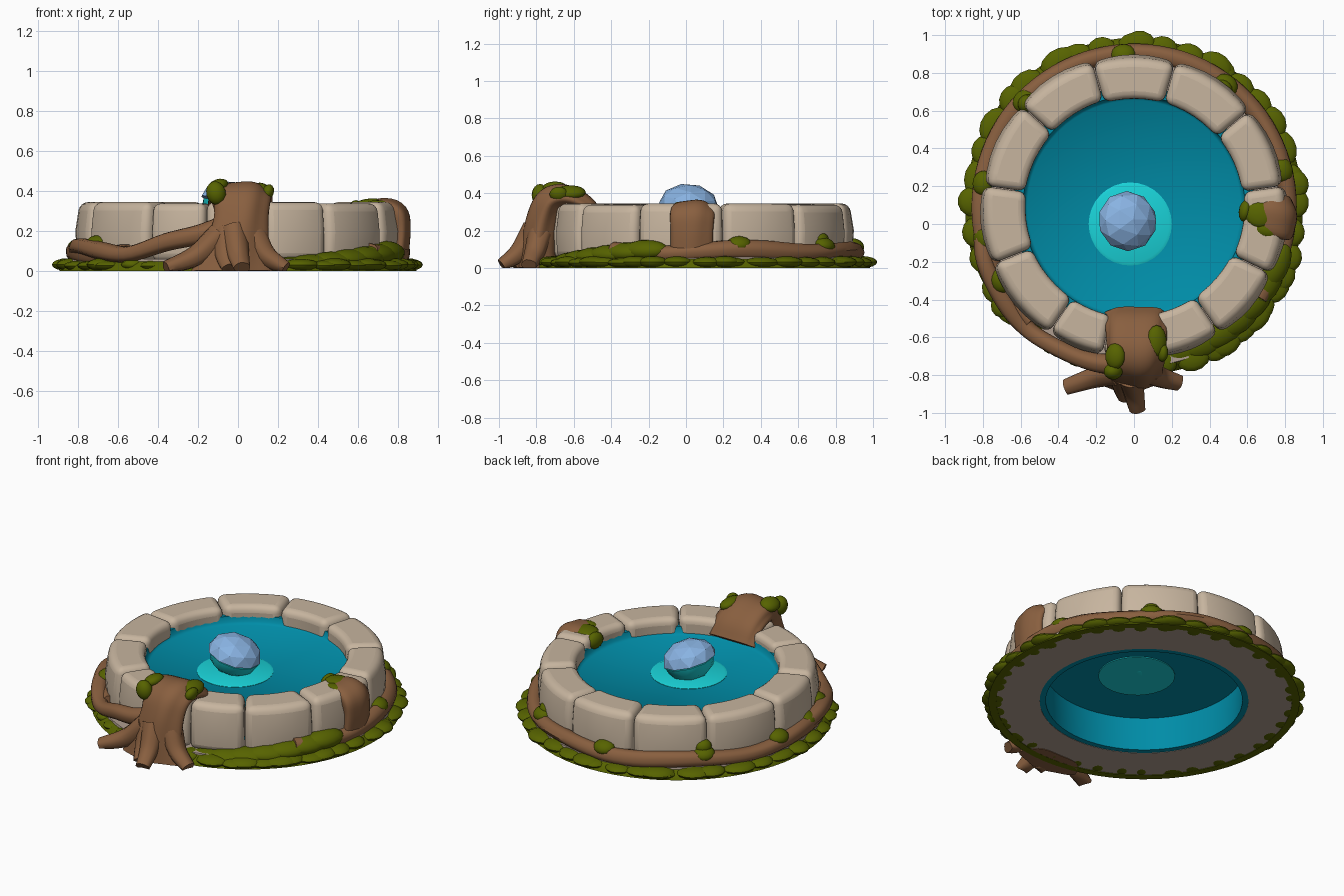
import bpy, bmesh, math, random
from mathutils import Vector, Matrix

if "Cube" in bpy.data.objects:
    bpy.data.objects.remove(bpy.data.objects["Cube"])
random.seed(4)
CY = 0.09  # pool centre in y


def mat(name, *c):
    m = bpy.data.materials.new(name)
    m.diffuse_color = (*c, 1)
    m.use_nodes = True
    m.node_tree.nodes["Principled BSDF"].inputs["Base Color"].default_value = m.diffuse_color
    return m


STONE = mat("beige stone", 0.57, 0.46, 0.345)
BARK = mat("brown bark", 0.25, 0.115, 0.05)
MOSS = mat("green moss", 0.095, 0.125, 0.0)
WATER = mat("teal water", 0.0, 0.265, 0.39)
CYAN = mat("cyan water", 0.01, 0.66, 0.70)
BLUE = mat("light blue", 0.25, 0.45, 0.76)
SOIL = mat("grey soil", 0.43, 0.34, 0.28)


def finish(name, bm, material, angle=50, bevel=0):
    bmesh.ops.recalc_face_normals(bm, faces=bm.faces)
    me = bpy.data.meshes.new(name)
    bm.to_mesh(me)
    bm.free()
    ob = bpy.data.objects.new(name, me)
    bpy.context.collection.objects.link(ob)
    me.materials.append(material)
    if bevel:
        b = ob.modifiers.new("round", 'BEVEL')
        b.width, b.segments, b.limit_method = bevel, 4, 'ANGLE'
        b.angle_limit = math.radians(40)
    if angle:
        bpy.ops.object.select_all(action='DESELECT')
        ob.select_set(True)
        bpy.context.view_layer.objects.active = ob
        bpy.ops.object.shade_smooth_by_angle(angle=math.radians(angle))
    return ob


def polar(deg, r, z):
    a = math.radians(deg)
    return Vector((r * math.cos(a), CY + r * math.sin(a), z))


def lathe(name, profile, material, center=(0, CY), n=64, closed=False):
    bm = bmesh.new()
    rings = []
    for r, z in profile:
        if r == 0:
            rings.append([bm.verts.new((*center, z))] * n)
        else:
            rings.append([bm.verts.new((center[0] + r * math.cos(k * math.tau / n),
                                        center[1] + r * math.sin(k * math.tau / n), z)) for k in range(n)])
    pairs = list(zip(rings, rings[1:])) + ([(rings[-1], rings[0])] if closed else [])
    for a, b in pairs:
        for k in range(n):
            q = list(dict.fromkeys([a[k], a[(k + 1) % n], b[(k + 1) % n], b[k]]))
            bm.faces.new(q)
    return finish(name, bm, material)


def tube(name, pts, side=None, material=BARK, groove=0.05, n=20, steps=5):
    """Sweep a grooved ellipse; pts rows are x, y, z, half width, half thickness."""
    p = [Vector(q) for q in pts]
    p = [2 * p[0] - p[1]] + p + [2 * p[-1] - p[-2]]
    rows = []
    for i in range(1, len(p) - 2):
        for s in range(steps + (i == len(p) - 3)):
            t = s / steps
            rows.append(0.5 * (2 * p[i] + (p[i + 1] - p[i - 1]) * t
                               + (2 * p[i - 1] - 5 * p[i] + 4 * p[i + 1] - p[i + 2]) * t * t
                               + (3 * p[i] - p[i - 1] - 3 * p[i + 1] + p[i + 2]) * t ** 3))
    bm = bmesh.new()
    rings = []
    for i, q in enumerate(rows):
        ahead, behind = rows[min(i + 1, len(rows) - 1)], rows[max(i - 1, 0)]
        tan = (Vector(ahead[:3]) - Vector(behind[:3])).normalized()
        u = Vector(side) if side else tan.cross(Vector((0, 0, 1))).normalized()
        v = u.cross(tan).normalized()
        ring = []
        for k in range(n):
            a = k * math.tau / n
            g = 1 + groove * math.sin(5 * a + i * 0.12)
            co = Vector(q[:3]) + u * (q[3] * g * math.cos(a)) + v * (q[4] * g * math.sin(a))
            co.z = max(co.z, 0.0)
            ring.append(bm.verts.new(co))
        rings.append(ring)
    for a, b in zip(rings, rings[1:]):
        for k in range(n):
            bm.faces.new((a[k], a[(k + 1) % n], b[(k + 1) % n], b[k]))
    bm.faces.new(rings[0])
    bm.faces.new(rings[-1])
    return finish(name, bm, material)


def blobs(name, items):
    """Moss cushions: (centre, (rx, ry, rz), turn about z, tilt about local y)."""
    bm = bmesh.new()
    for c, s, turn, tilt in items:
        m = (Matrix.Translation(c) @ Matrix.Rotation(math.radians(turn), 4, 'Z')
             @ Matrix.Rotation(math.radians(tilt), 4, 'Y') @ Matrix.Diagonal((*s, 1)))
        bmesh.ops.create_uvsphere(bm, u_segments=14, v_segments=8, radius=1, matrix=m)
    return finish(name, bm, MOSS)


# Ground ring, moss skirt and water body with a raised edge
lathe("soil_ring", [(0.60, 0.003), (0.86, 0.003), (0.85, 0.06), (0.60, 0.06)], SOIL, closed=True)
lathe("moss_skirt", [(0.85, 0), (0.895, 0), (0.88, 0.03), (0.84, 0.055)], MOSS, closed=True)
lathe("water", [(0, 0.235), (0.565, 0.235), (0.582, 0.25), (0.588, 0.285), (0.64, 0.285), (0.61, 0.005),
                (0.565, 0.005), (0.575, 0.22), (0, 0.22)], WATER)
lathe("water_ripple", [(0, 0.243), (0.205, 0.243), (0.22, 0.237), (0.22, 0.215), (0, 0.215)],
      CYAN, (-0.02, 0), 32)

# Tilted faceted bubble on its cyan cup
for name, material, up in (("bubble_dome", BLUE, 1), ("bubble_cup", CYAN, -1)):
    bm = bmesh.new()
    bmesh.ops.create_icosphere(bm, subdivisions=2, radius=1)
    bmesh.ops.bisect_plane(bm, geom=bm.verts[:] + bm.edges[:] + bm.faces[:], plane_co=(0, 0, 0),
                           plane_no=(0, 0, -up), clear_outer=True)
    bmesh.ops.holes_fill(bm, edges=[e for e in bm.edges if e.is_boundary])
    r = 0.16 if up > 0 else 0.15
    bm.transform(Matrix.Translation((-0.035, 0.015, 0.335 if up > 0 else 0.325))
                 @ Matrix.Rotation(math.radians(15), 4, 'Y') @ Matrix.Rotation(math.radians(-5), 4, 'X')
                 @ Matrix.Diagonal((r, r, 0.113, 1)))
    finish(name, bm, material, 0 if up > 0 else 40)

# Rim stones: rounded ring segments of uneven width
bounds = [106, 74, 40, 8, -26, -56, -80, -102, -124, -158, -188, -222, -254]
for i, (a1, a0) in enumerate(zip(bounds, bounds[1:])):
    bm = bmesh.new()
    top = 0.345 - 0.006 * (i % 3 == 1)
    ro, ri = 0.80 + random.uniform(-.008, .008), 0.578 + random.uniform(-.008, .008)
    prev = first = None
    for k in range(7):
        f = k / 6
        a = a0 + 0.15 + (a1 - a0 - 0.3) * f
        bulge = 0.012 * math.sin(math.pi * f)
        ring = [bm.verts.new(polar(a, r, z)) for r, z in
                ((ri + 0.012, 0.05), (ro, 0.05), (ro + bulge, 0.2), (ro - 0.012, top), (ri, top))]
        if prev:
            for j in range(5):
                bm.faces.new((prev[j], prev[(j + 1) % 5], ring[(j + 1) % 5], ring[j]))
        first = first or ring
        prev = ring
    bm.faces.new(first)
    bm.faces.new(prev)
    finish("rim_stone_%d" % (i + 1), bm, STONE, 50, 0.042)

# Trunk climbing over the front of the rim
tube("trunk", [(-0.03, -0.79, 0.0, 0.20, 0.10), (-0.01, -0.785, 0.12, 0.16, 0.09),
               (0.01, -0.765, 0.26, 0.135, 0.085), (0.01, -0.725, 0.355, 0.145, 0.078),
               (0.01, -0.64, 0.378, 0.155, 0.068), (0.01, -0.53, 0.335, 0.158, 0.05),
               (0.01, -0.465, 0.255, 0.158, 0.035)], side=(1, 0, 0), groove=0.06, n=40)
# Splayed foot roots
feet = [((-0.09, -0.79, 0.18), (-0.21, -0.815, 0.075), (-0.36, -0.865, 0.015)),
        ((-0.02, -0.81, 0.21), (0.0, -0.89, 0.085), (0.02, -0.985, 0.015)),
        ((0.08, -0.78, 0.18), (0.14, -0.81, 0.08), (0.24, -0.84, 0.015)),
        ((-0.06, -0.79, 0.20), (-0.06, -0.85, 0.08), (-0.04, -0.92, 0.01))]
for i, (a, b, c) in enumerate(feet):
    tube("foot_root_%d" % (i + 1), [(*a, 0.065, 0.065), (*b, 0.055, 0.052), (*c, 0.042, 0.034)], n=14)

# Long roots hugging the ring
tube("front_left_root", [(-0.06, -0.74, 0.22, 0.06, 0.06), (-0.2, -0.735, 0.18, 0.05, 0.05),
                         (-0.36, -0.68, 0.145, 0.045, 0.045), (-0.55, -0.57, 0.085, 0.045, 0.04),
                         (-0.68, -0.42, 0.10, 0.05, 0.045), (-0.79, -0.2, 0.125, 0.045, 0.04),
                         (-0.81, 0.0, 0.10, 0.04, 0.04)], n=14)
ring_root = []
for a in range(228, -46, -12):
    p = polar(a, 0.815, 0.088 + 0.01 * math.sin(a * 0.11))
    ring_root.append((*p, 0.048, 0.048 + 0.006 * math.sin(a * 0.07)))
tube("ring_root", ring_root, n=14, steps=3)

# Bark arch over the right rim
tube("right_bark_arch", [(0.80, 0.03, 0.06, 0.11, 0.05), (0.81, 0.03, 0.2, 0.112, 0.052),
                         (0.79, 0.03, 0.285, 0.118, 0.06), (0.72, 0.04, 0.315, 0.11, 0.05),
                         (0.64, 0.05, 0.29, 0.08, 0.045)], side=(0, 1, 0), n=30)

# Moss cushions around the base
base = []
for k in range(36):
    a = k * 10 + random.uniform(-2, 2)
    w = random.uniform(0.08, 0.105)
    h = random.uniform(0.026, 0.032)
    r = 0.845 + random.uniform(-.012, .008)
    if -140 < (a - 360 if a > 180 else a) < -75:
        w, r = w * 0.7, 0.82
    base.append((polar(a, r, h), (0.08, w, h), a, 0))
for a, w in ((60, 0.10), (117, 0.11), (88, 0.09), (-42, 0.11), (-56, 0.10), (-25, 0.09), (-143, 0.07),
             (8, 0.08), (178, 0.08)):
    base.append((polar(a, 0.852, 0.032), (0.082, w, 0.032), a, 0))
blobs("base_moss", base)

# Sloping moss bank on the front right
blobs("moss_bank", [(polar(a, 0.815, 0.035 + 0.0013 * (a + 70)), (0.07, 0.13, 0.032 + 0.0004 * (a + 70)), a, 15)
                    for a in range(-70, -20, 8)])

# Small moss tufts on the roots
blobs("root_moss", [(polar(a, 0.812, z), (0.055, 0.066, 0.038), a, 20) for a, z in
                    ((94, 0.12), (53, 0.125), (136, 0.125), (171, 0.125), (-151, 0.14), (14, 0.13), (-168, 0.125))])
blobs("rim_moss", [(polar(136, 0.79, 0.16), (0.045, 0.05, 0.045), 136, 0),
                   (polar(53, 0.79, 0.15), (0.04, 0.05, 0.04), 53, 0)])

# Moss on the trunk and the bark arch
blobs("trunk_moss", [((-0.10, -0.70, 0.425), (0.055, 0.07, 0.035), 0, -20),
                     ((-0.11, -0.78, 0.39), (0.05, 0.045, 0.06), 0, -15),
                     ((0.12, -0.62, 0.405), (0.055, 0.085, 0.035), 0, 20),
                     ((0.15, -0.68, 0.395), (0.03, 0.05, 0.04), 0, 20)])
blobs("arch_moss", [((0.66, 0.05, 0.335), (0.08, 0.07, 0.028), -25, -5),
                    ((0.59, 0.07, 0.305), (0.035, 0.06, 0.05), -10, 0),
                    ((0.70, -0.03, 0.325), (0.07, 0.045, 0.03), -15, 0)])
